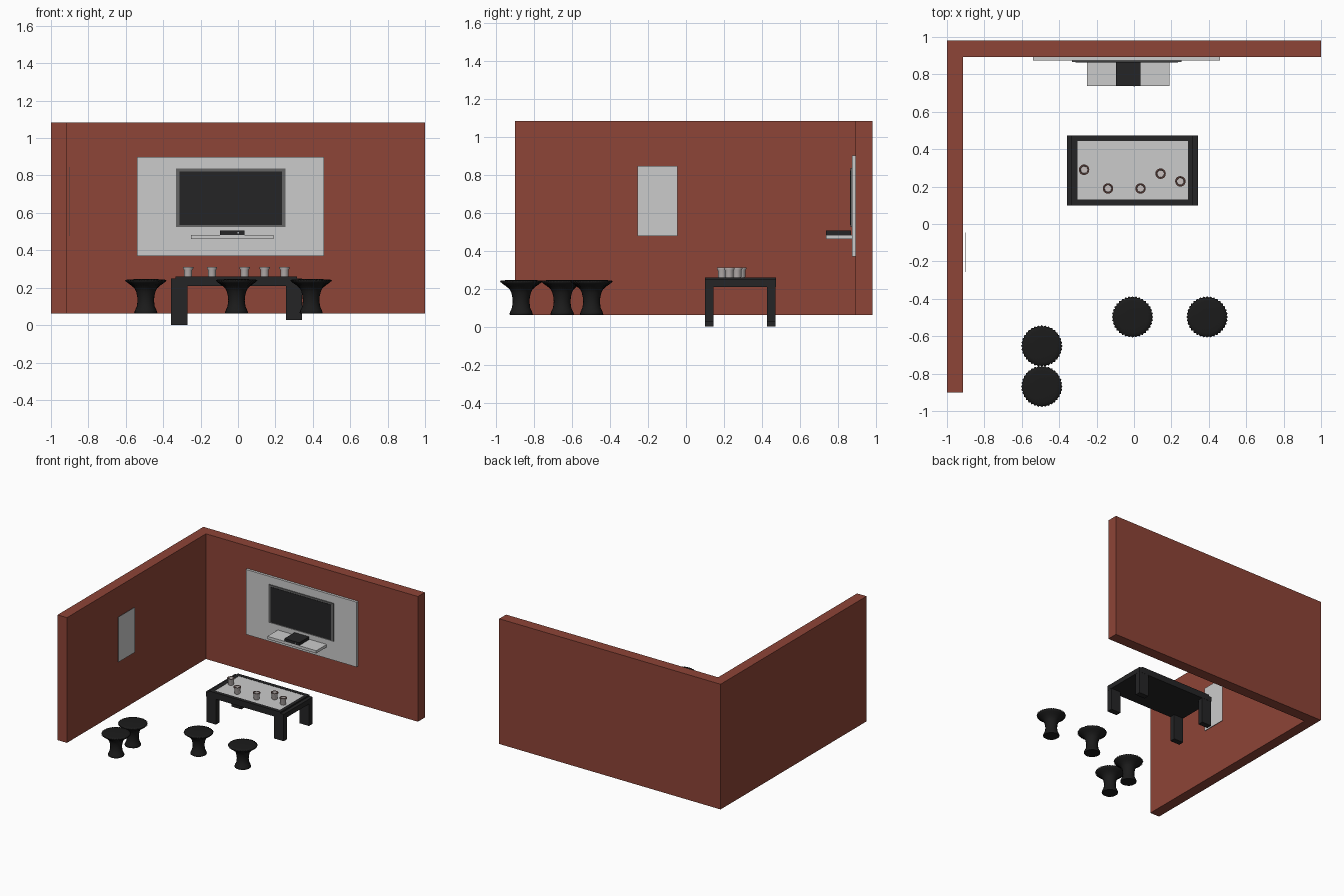
import bpy, bmesh, math

if "Cube" in bpy.data.objects:
    bpy.data.objects.remove(bpy.data.objects["Cube"])


def mat(name, rgb):
    m = bpy.data.materials.new(name)
    m.diffuse_color = (*rgb, 1)
    m.use_nodes = True
    m.node_tree.nodes["Principled BSDF"].inputs["Base Color"].default_value = m.diffuse_color
    return m


BRICK = mat("brick red", (0.27, 0.058, 0.038))
GREY = mat("light grey", (0.60, 0.60, 0.60))
FRAME = mat("dark grey", (0.13, 0.13, 0.13))
BLACK = mat("black", (0.018, 0.018, 0.019))
STOOL = mat("stool black", (0.011, 0.011, 0.011))
CUP = mat("cup grey", (0.58, 0.53, 0.52))
RIM = mat("rim brown", (0.13, 0.06, 0.05))


def finish(name, bm, mats):
    bmesh.ops.recalc_face_normals(bm, faces=bm.faces)
    me = bpy.data.meshes.new(name)
    bm.to_mesh(me)
    bm.free()
    for m in mats:
        me.materials.append(m)
    ob = bpy.data.objects.new(name, me)
    bpy.context.collection.objects.link(ob)
    return ob


def box(name, x, y, z, m):
    bm = bmesh.new()
    bmesh.ops.create_cube(bm, size=1)
    for v in bm.verts:
        v.co = [lo + (c + 0.5) * (hi - lo) for c, (lo, hi) in zip(v.co, (x, y, z))]
    return finish(name, bm, [m])


def lathe(name, profile, cx, cy, n, mats, flute=0.0):
    """Spin (radius, z) points; flute pulls in every second column."""
    bm = bmesh.new()
    rings = []
    for r, z in profile:
        ring = []
        for i in range(n):
            a = 2 * math.pi * i / n
            rr = r * (1 - flute * (i % 2))
            ring.append(bm.verts.new((cx + rr * math.cos(a), cy + rr * math.sin(a), z)))
        rings.append(ring)
    for lo, hi in zip(rings, rings[1:]):
        for i in range(n):
            j = (i + 1) % n
            f = bm.faces.new((lo[i], lo[j], hi[j], hi[i]))
            f.smooth = True
    bm.faces.new(rings[0])
    bm.faces.new(rings[-1])
    return finish(name, bm, mats)


def plan_solid(name, pts, z0, z1, m):
    bm = bmesh.new()
    f = bm.faces.new([bm.verts.new((x, y, z0)) for x, y in pts])
    ext = bmesh.ops.extrude_face_region(bm, geom=[f])
    for v in ext["geom"]:
        if isinstance(v, bmesh.types.BMVert):
            v.co.z = z1
    return finish(name, bm, [m])


# L-shaped walls
plan_solid("walls", [(-1, -0.90), (-0.915, -0.90), (-0.915, 0.893), (1, 0.893),
                     (1, 0.982), (-1, 0.982)], 0.061, 1.083, BRICK)

# Wall panel, television, shelf and media box
box("wall_panel", (-0.54, 0.46), (0.873, 0.894), (0.37, 0.90), GREY)
box("tv_frame", (-0.331, 0.254), (0.866, 0.8735), (0.525, 0.836), FRAME)
box("tv_screen", (-0.312, 0.235), (0.863, 0.867), (0.534, 0.822), BLACK)
box("shelf", (-0.252, 0.19), (0.738, 0.8735), (0.461, 0.483), GREY)
box("media_box", (-0.097, 0.035), (0.738, 0.868), (0.483, 0.506), BLACK)
box("media_box_button", (-0.002, 0.006), (0.736, 0.739), (0.49, 0.498), GREY)

# Hanging mirror on the left wall
box("wall_mirror", (-0.904, -0.901), (-0.256, -0.045), (0.477, 0.845), GREY)

# Table
box("table_slab", (-0.358, 0.343), (0.10, 0.473), (0.208, 0.248), BLACK)
for side, y in (("front", (0.10, 0.13)), ("back", (0.443, 0.473))):
    box("table_rail_" + side, (-0.333, 0.315), y, (0.246, 0.259), BLACK)
for side, x in (("left", (-0.333, -0.302)), ("right", (0.288, 0.315))):
    box("table_end_rail_" + side, x, (0.129, 0.444), (0.246, 0.259), BLACK)
box("table_top_panel", (-0.303, 0.289), (0.129, 0.444), (0.247, 0.257), GREY)
for side, x, z in (("left", (-0.357, -0.27), 0.0), ("right", (0.256, 0.342), 0.028)):
    for end, y in (("front", (0.101, 0.146)), ("back", (0.427, 0.472))):
        box(f"table_leg_{end}_{side}", x, y, (z, 0.21), BLACK)

# Cups with a flared rim and hollow inside
cup = [(0.019, 0.257), (0.022, 0.262), (0.022, 0.295), (0.028, 0.304), (0.028, 0.311),
       (0.020, 0.311), (0.018, 0.265)]
for i, (x, y) in enumerate([(-0.267, 0.29), (-0.139, 0.19), (0.035, 0.19),
                            (0.142, 0.269), (0.248, 0.228)]):
    ob = lathe(f"cup_{i + 1}", cup, x, y, 20, [CUP, RIM])
    for p in ob.data.polygons:
        if p.center.z > 0.3105:
            p.material_index = 1
        p.use_smooth = abs(p.normal.z) < 0.9

# Fluted stools
stool = [(0.058, 0.061), (0.062, 0.066), (0.058, 0.078), (0.048, 0.10), (0.044, 0.13),
         (0.046, 0.155), (0.052, 0.18), (0.060, 0.196), (0.078, 0.212), (0.098, 0.226),
         (0.111, 0.237), (0.108, 0.242), (0.085, 0.2445), (0.04, 0.246), (0.005, 0.246)]
for i, (x, y) in enumerate([(-0.493, -0.652), (-0.493, -0.868),
                            (-0.008, -0.497), (0.391, -0.497)]):
    lathe(f"stool_{i + 1}", stool, x, y, 72, [STOOL], 0.06)
